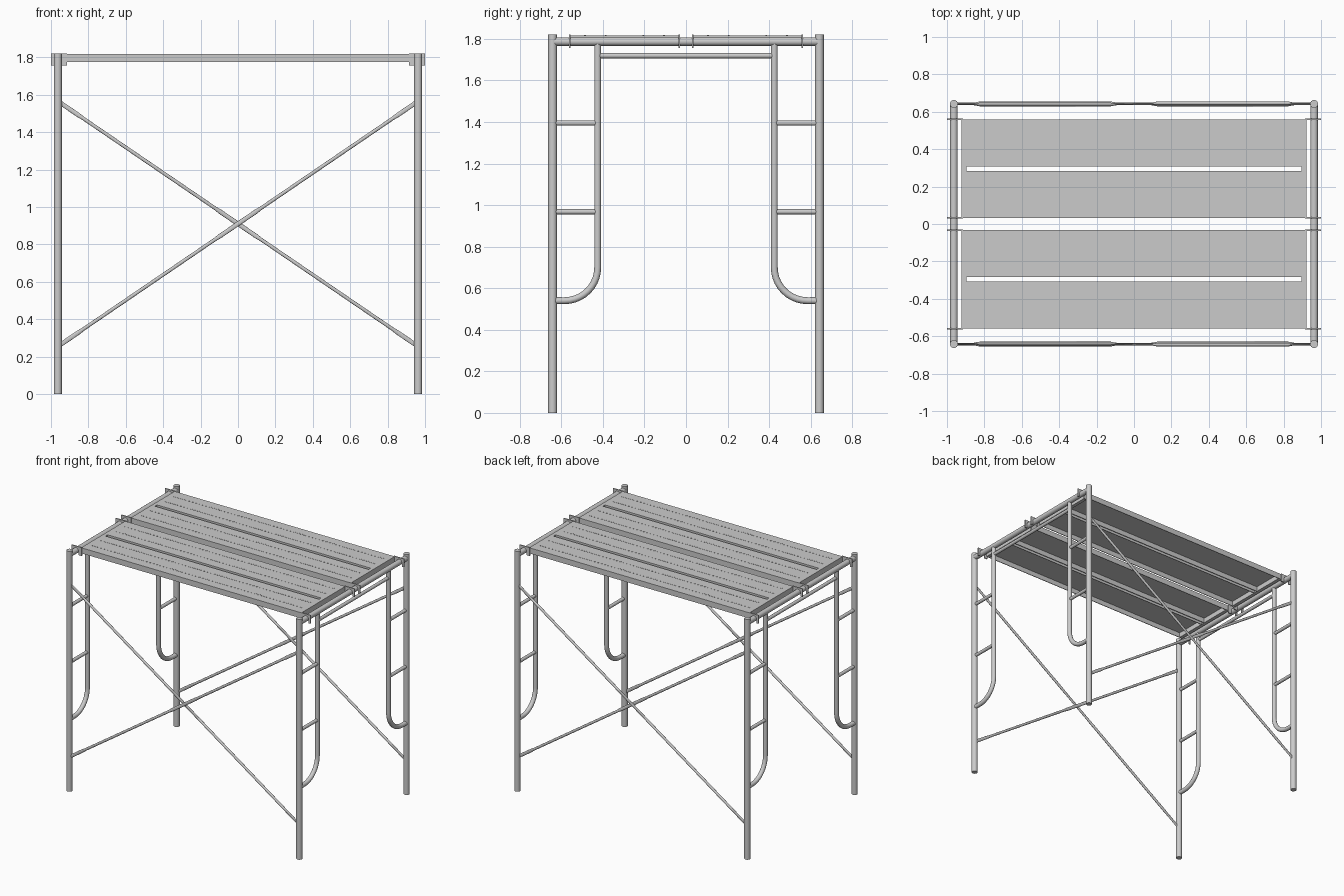
import bpy, bmesh, math
from mathutils import Vector

if "Cube" in bpy.data.objects:
    bpy.data.objects.remove(bpy.data.objects["Cube"])

PX, PY, TOP = 0.963, 0.642, 1.82      # post position and overall height
SIDES = 16


def finish(name, bm, smooth=False):
    bmesh.ops.recalc_face_normals(bm, faces=bm.faces[:])
    me = bpy.data.meshes.new(name)
    bm.to_mesh(me)
    bm.free()
    ob = bpy.data.objects.new(name, me)
    bpy.context.collection.objects.link(ob)
    if smooth:
        bpy.ops.object.select_all(action='DESELECT')
        ob.select_set(True)
        bpy.context.view_layer.objects.active = ob
        bpy.ops.object.shade_smooth_by_angle(angle=math.radians(40))
    return ob


def tube(name, pts, radii, normal):
    """Sweep an ellipse along a planar path; radii = (along normal, in plane)."""
    pts = [Vector(p) for p in pts]
    n = Vector(normal)
    if not isinstance(radii, list):
        radii = [(radii, radii)] * len(pts)
    bm = bmesh.new()
    rings = []
    for i, p in enumerate(pts):
        t = (pts[min(i + 1, len(pts) - 1)] - pts[max(i - 1, 0)]).normalized()
        b = t.cross(n)
        ra, rb = radii[i]
        rings.append([bm.verts.new(p + n * ra * math.cos(a) + b * rb * math.sin(a))
                      for a in (2 * math.pi * k / SIDES for k in range(SIDES))])
    for r, s in zip(rings, rings[1:]):
        for k in range(SIDES):
            j = (k + 1) % SIDES
            bm.faces.new((r[k], r[j], s[j], s[k]))
    bm.faces.new(rings[0])
    bm.faces.new(rings[-1])
    return finish(name, bm, True)


def prism(bm, outline, offset):
    """Closed outline extruded by an offset vector."""
    f = bm.faces.new([bm.verts.new(p) for p in outline])
    ex = bmesh.ops.extrude_face_region(bm, geom=[f])
    bmesh.ops.translate(bm, vec=offset,
                        verts=[v for v in ex['geom'] if isinstance(v, bmesh.types.BMVert)])


def box(bm, x0, x1, y0, y1, z0, z1):
    prism(bm, [(x0, y0, z0), (x1, y0, z0), (x1, y1, z0), (x0, y1, z0)], (0, 0, z1 - z0))


# End frames: posts, bent inner legs, rungs and crossbars
for sx in (-1, 1):
    x = sx * PX
    for sy in (-1, 1):
        tube("post", [(x, sy * PY, 0), (x, sy * PY, TOP)], 0.0215, (1, 0, 0))
        r = 0.16
        bend = [(x, sy * (0.425 + r - r * math.cos(a)), 0.54 + r - r * math.sin(a))
                for a in (math.pi / 2 * k / 10 for k in range(11))]
        tube("inner_leg", [(x, sy * 0.425, 1.78)] + bend + [(x, sy * 0.63, 0.54)],
             0.0165, (1, 0, 0))
        for z in (0.968, 1.395):
            tube("rung", [(x, sy * 0.425, z), (x, sy * PY, z)], 0.0125, (1, 0, 0))
    tube("top_crossbar", [(x, -PY, 1.787), (x, PY, 1.787)], 0.0205, (1, 0, 0))
    tube("lower_crossbar", [(x, -0.425, 1.719), (x, 0.425, 1.719)], 0.0125, (1, 0, 0))

# Diagonal braces, flattened at the ends and where they cross
for sy in (-1, 1):
    for d in (-1, 1):
        ts = [-1, -0.9, -0.87, -0.13, -0.1, 0.1, 0.13, 0.87, 0.9, 1]
        flat, rnd = (0.004, 0.012), (0.0095, 0.0095)
        rad = [flat, flat, rnd, rnd, flat, flat, rnd, rnd, flat, flat]
        y = sy * (PY + 0.003 * d)
        tube("cross_brace", [(0.95 * t, y, 0.91 + d * 0.647 * t) for t in ts],
             rad, (0, 1, 0))

# Deck planks: two open-bottomed channels each, with a slot between them
ZB, TH = 1.775, 0.005
ZT = 1.817
for sy in (-1, 1):
    cy = sy * 0.296
    bm = bmesh.new()
    for h in (-1, 1):
        a, b = sorted((cy + h * 0.0125, cy + h * 0.263))
        sec = [(a, ZB), (a, ZT), (b, ZT), (b, ZB), (b - TH, ZB),
               (b - TH, ZT - TH), (a + TH, ZT - TH), (a + TH, ZB)]
        prism(bm, [(-0.895, y, z) for y, z in sec], (1.79, 0, 0))
    for sx in (-1, 1):
        x0, x1 = sorted((sx * 0.895, sx * 0.922))
        box(bm, x0, x1, cy - 0.263, cy + 0.263, ZB, ZT)
    finish("deck_plank", bm)

    # Rows of small raised grip dashes
    bm = bmesh.new()
    for off in (-0.19, -0.09, 0.09, 0.19):
        for i in range(60):
            x = -0.87 + i * 1.74 / 59
            y = cy + off
            box(bm, x - 0.008, x + 0.008, y - 0.004, y + 0.004, ZT - 0.002, ZT + 0.0015)
    finish("grip_dashes", bm)

    # Hook plates that drop over the top crossbars
    for sx in (-1, 1):
        for h in (-1, 1):
            arch = [(PX - 0.0215 * math.cos(a), 1.787 + 0.0215 * math.sin(a))
                    for a in (math.pi * k / 8 for k in range(9))]
            prof = ([(0.915, 1.757), (PX - 0.0215, 1.757)] + arch +
                    [(PX + 0.0215, 1.757), (1.0, 1.757), (1.0, TOP), (0.915, TOP)])
            y = cy + h * 0.263
            bm = bmesh.new()
            prism(bm, [(sx * px, y - 0.004, pz) for px, pz in prof], (0, 0.008, 0))
            finish("hook_plate", bm)
